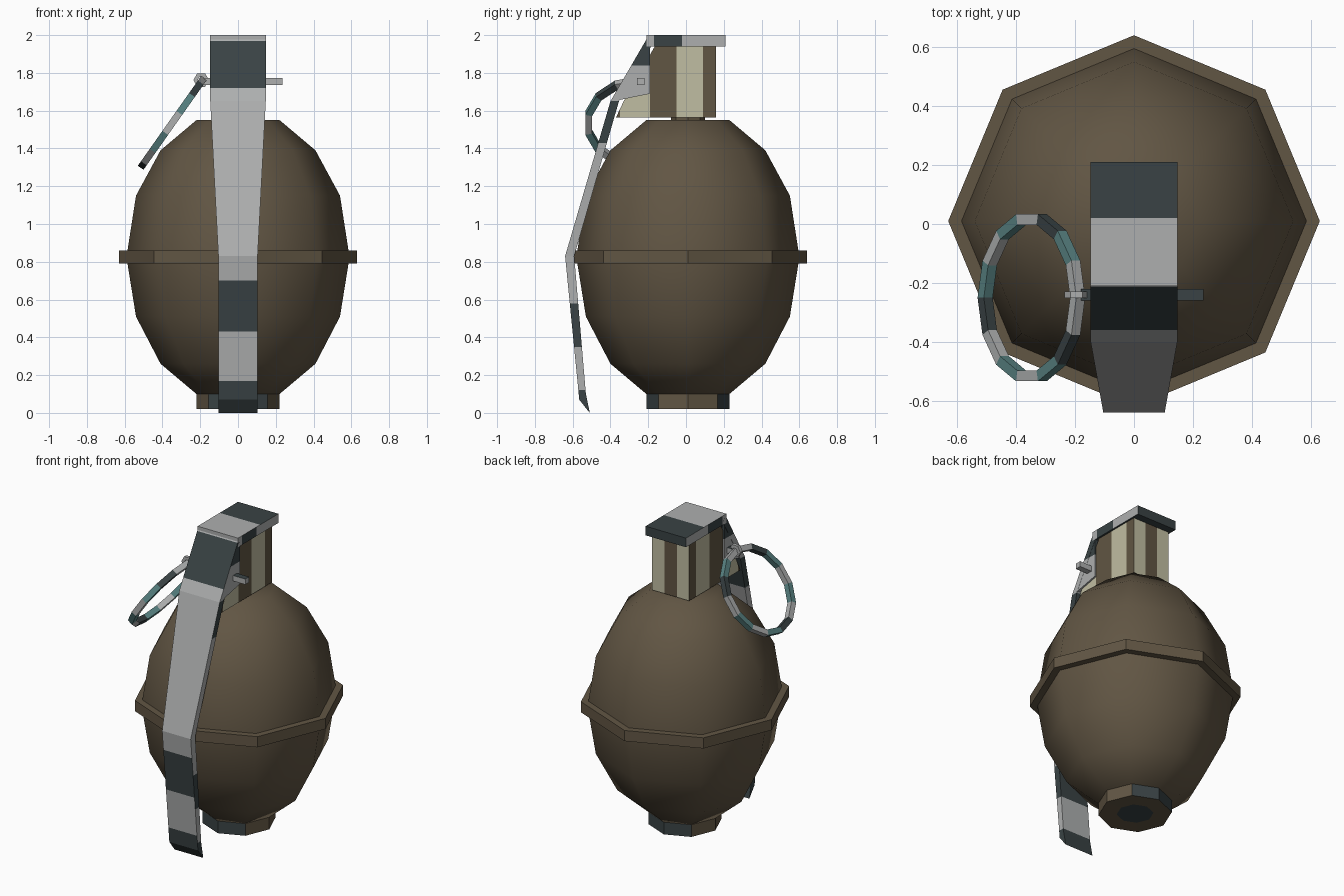
import bpy, bmesh, math
from mathutils import Vector, Matrix

if "Cube" in bpy.data.objects:
    bpy.data.objects.remove(bpy.data.objects["Cube"])


def mat(name, col):
    m = bpy.data.materials.new(name)
    m.diffuse_color = (*col, 1)
    m.use_nodes = True
    m.node_tree.nodes["Principled BSDF"].inputs["Base Color"].default_value = m.diffuse_color
    return m


MATS = [mat("olive brown", (0.120, 0.092, 0.057)),
        mat("light grey", (0.42, 0.43, 0.43)),
        mat("dark slate", (0.041, 0.055, 0.058)),
        mat("cream", (0.53, 0.51, 0.36)),
        mat("teal", (0.10, 0.23, 0.23))]
BROWN, GREY, SLATE, CREAM, TEAL = range(5)
CY = 0.01  # y of the body axis


def finish(name, bm, rule, cuts=()):
    """Cut along (axis, position) planes, colour faces by rule(centre, normal)."""
    for axis, pos in cuts:
        n = Vector((0, 0, 0))
        n[axis] = 1
        bmesh.ops.bisect_plane(bm, geom=bm.verts[:] + bm.edges[:] + bm.faces[:],
                               dist=1e-5, plane_co=n * pos, plane_no=n)
    bmesh.ops.recalc_face_normals(bm, faces=bm.faces)
    for f in bm.faces:
        f.material_index = rule(f.calc_center_median(), f.normal)
    me = bpy.data.meshes.new(name)
    bm.to_mesh(me)
    bm.free()
    for m in MATS:
        me.materials.append(m)
    ob = bpy.data.objects.new(name, me)
    bpy.context.collection.objects.link(ob)
    return ob


def lathe(name, profile, rule, sides=8):
    bm = bmesh.new()
    rings = [[bm.verts.new((r * math.cos(k * math.tau / sides),
                            CY + r * math.sin(k * math.tau / sides), z))
              for k in range(sides)] for r, z in profile]
    for a, b in zip(rings, rings[1:]):
        for k in range(sides):
            j = (k + 1) % sides
            bm.faces.new((a[k], a[j], b[j], b[k]))
    bm.faces.new(rings[0])
    bm.faces.new(rings[-1])
    return finish(name, bm, rule)


def prism(name, profile, x0, x1, rule, cuts=()):
    """Extrude a convex y-z profile along x."""
    bm = bmesh.new()
    a = [bm.verts.new((x0, y, z)) for y, z in profile]
    b = [bm.verts.new((x1, y, z)) for y, z in profile]
    bm.faces.new(a)
    bm.faces.new(b)
    for i in range(len(a)):
        j = (i + 1) % len(a)
        bm.faces.new((a[i], a[j], b[j], b[i]))
    return finish(name, bm, rule, cuts)


def rect(y0, y1, z0, z1):
    return [(y0, z0), (y1, z0), (y1, z1), (y0, z1)]


# Body shell, waist band, base collar and neck
body = lathe("body", [(.22, .10), (.41, .26), (.54, .51), (.585, .79), (.585, .86),
                      (.54, 1.15), (.41, 1.39), (.22, 1.55)], lambda c, n: BROWN)
bpy.context.view_layer.objects.active = body
body.select_set(True)
bpy.ops.object.shade_smooth_by_angle(angle=math.radians(50))
body.select_set(False)
lathe("waist_band", [(.63, .79), (.63, .86)], lambda c, n: BROWN)
lathe("base_collar", [(.11, .021), (.22, .02), (.22, .10)],
      lambda c, n: SLATE if (abs(n.z) < .5 and abs(n.y) > abs(n.x))
      or (n.z < -.5 and abs(c.x) < .02 and abs(c.y - CY) < .02) else BROWN)
lathe("neck", [(.09, 1.54), (.09, 1.58)], lambda c, n: BROWN)


# Striped head under the cap
def head_rule(c, n):
    if n.y > .5:
        return BROWN if abs(c.x) < .045 else CREAM
    if abs(n.x) > .5:
        return CREAM if -.05 < c.y < .09 or -.35 < c.y < -.19 else BROWN
    return BROWN


prism("head", [(.16, 1.565), (.16, 1.95), (-.16, 1.95), (-.33, 1.65), (-.37, 1.565)],
      -.135, .135, head_rule,
      [(1, -.35), (1, -.19), (1, -.05), (1, .09), (0, -.045), (0, .045)])


# Cap plate on top
def cap_rule(c, n):
    if n.z > .5:
        return SLATE if c.y > .02 else GREY
    if abs(n.x) > .5:
        return SLATE if -.17 < c.y < -.02 else GREY
    return GREY if n.y < -.5 else SLATE


prism("cap", rect(-.21, .21, 1.94, 2.0), -.147, .147, cap_rule,
      [(1, -.17), (1, -.02), (1, .02)])

# Side cheeks joining lever and cap
for s, label in ((-1, "left"), (1, "right")):
    prism("cheek_" + label, [(-.19, 1.97), (-.385, 1.65), (-.19, 1.69)],
          s * .128, s * .146, lambda c, n: SLATE if c.z > 1.84 else GREY, [(2, 1.84)])

# Safety lever: bent strip, tapering in width
outer = [(-.205, 1.985), (-.40, 1.65), (-.64, .83), (-.565, .07), (-.51, 0)]
inner = [(-.17, 1.965), (-.355, 1.65), (-.592, .83), (-.53, .10), (-.51, .004)]
bm = bmesh.new()
rows = []
for (yo, zo), (yi, zi) in zip(outer, inner):
    w = .104 + .043 * min(1, max(0, (zo - .83) / .82))
    rows.append([bm.verts.new(p) for p in
                 ((-w, yo, zo), (w, yo, zo), (w, yi, zi), (-w, yi, zi))])
for a, b in zip(rows, rows[1:]):
    for k in range(4):
        j = (k + 1) % 4
        bm.faces.new((a[k], a[j], b[j], b[k]))
bm.faces.new(rows[0])
bm.faces.new(rows[-1])


def lever_rule(c, n):
    front = n.y < -.3
    bands = ((1.72, 1.97), (.43, .70), (-1, .17)) if front else \
            ((1.84, 2.1), (1.43, 1.65), (.35, .58), (-1, .12))
    return SLATE if any(a < c.z < b for a, b in bands) else GREY


finish("lever", bm, lever_rule,
       [(2, z) for z in (1.97, 1.84, 1.72, 1.43, .70, .58, .43, .35, .17, .12)])

# Safety pin and its eye
prism("pin", rect(-.26, -.22, 1.737, 1.773), -.18, .235,
      lambda c, n: SLATE if n.z > .5 else GREY)


def torus(name, R, r, seg, matrix, rule):
    bm = bmesh.new()
    rings = []
    for i in range(seg):
        a = i * math.tau / seg
        rings.append([bm.verts.new(((R + r * math.cos(b)) * math.cos(a),
                                    (R + r * math.cos(b)) * math.sin(a), r * math.sin(b)))
                      for b in (math.pi / 4 + k * math.pi / 2 for k in range(4))])
    for i in range(seg):
        a, b = rings[i], rings[(i + 1) % seg]
        for k in range(4):
            j = (k + 1) % 4
            bm.faces.new((a[k], a[j], b[j], b[k]))
    inv = matrix.inverted()
    bm.transform(matrix)

    def by_segment(c, n):
        p = inv @ c
        return rule(int(math.atan2(p.y, p.x) % math.tau / math.tau * seg))
    return finish(name, bm, by_segment)


torus("pin_eye", .03, .016, 6,
      Matrix.Translation((-.195, -.24, 1.762)) @ Matrix.Rotation(math.pi / 2, 4, 'X'),
      lambda i: GREY)

# Pull ring hanging from the pin eye
torus("pull_ring", .272, .026, 14,
      Matrix.Translation((-.348, -.25, 1.535)) @ Matrix.Rotation(math.radians(-54.8), 4, 'Y'),
      lambda i: (GREY, TEAL, SLATE, GREY, TEAL)[i % 5])
